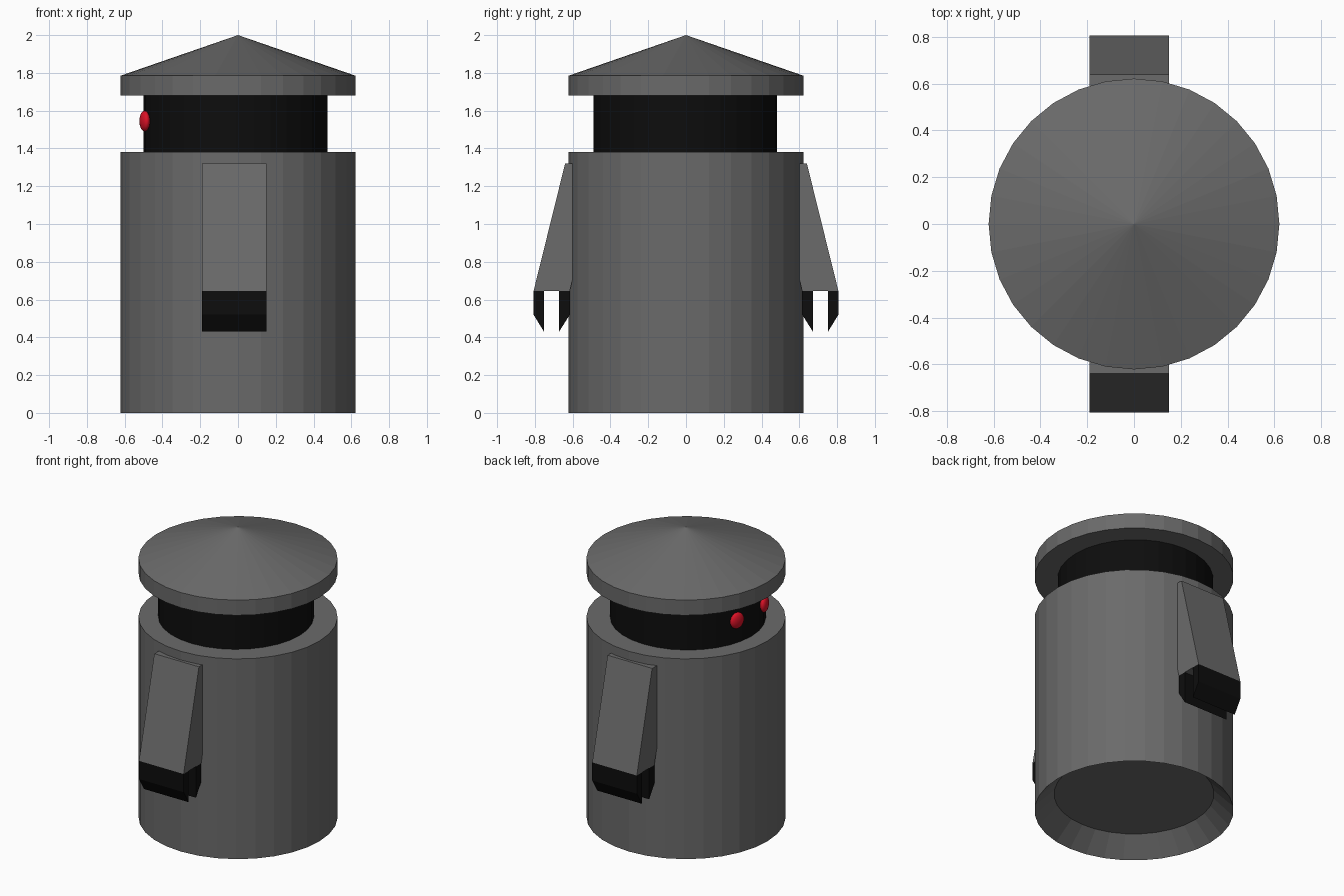
import bpy, bmesh, math
from mathutils import Matrix

if "Cube" in bpy.data.objects:
    bpy.data.objects.remove(bpy.data.objects["Cube"])


def material(name, rgb):
    m = bpy.data.materials.new(name)
    m.diffuse_color = (*rgb, 1)
    m.use_nodes = True
    m.node_tree.nodes["Principled BSDF"].inputs["Base Color"].default_value = m.diffuse_color
    return m


grey = material("dark grey", (0.145, 0.145, 0.145))
black = material("black", (0.004, 0.004, 0.004))
red = material("red", (0.72, 0.006, 0.02))


def finish(bm, name, mat):
    bmesh.ops.recalc_face_normals(bm, faces=bm.faces)
    me = bpy.data.meshes.new(name)
    bm.to_mesh(me)
    bm.free()
    me.materials.append(mat)
    ob = bpy.data.objects.new(name, me)
    bpy.context.collection.objects.link(ob)
    return ob


def lathe(name, profile, mat, cx=0, cy=0, n=32):
    """Revolve (radius, z) points around a vertical axis; radius 0 is a pole."""
    bm = bmesh.new()
    rings = []
    for r, z in profile:
        count = n if r else 1
        rings.append([bm.verts.new((cx + r * math.cos(math.tau * i / n),
                                    cy + r * math.sin(math.tau * i / n), z))
                      for i in range(count)])
    for a, b in zip(rings, rings[1:]):
        for i in range(n):
            j = (i + 1) % n
            if len(b) == 1:
                bm.faces.new((a[i], a[j], b[0]))
            else:
                bm.faces.new((a[i], a[j], b[j], b[i]))
    for ring in (rings[0], rings[-1]):
        if len(ring) > 1:
            bm.faces.new(ring)
    return finish(bm, name, mat)


def prism(name, profile, mat, side, x0=-0.19, x1=0.15):
    """Extrude a (y, z) outline across the width of the arm."""
    bm = bmesh.new()
    f = bm.faces.new([bm.verts.new((x0, side * y, z)) for y, z in profile])
    ext = bmesh.ops.extrude_face_region(bm, geom=[f])
    bmesh.ops.translate(bm, vec=(x1 - x0, 0, 0),
                        verts=[v for v in ext["geom"] if isinstance(v, bmesh.types.BMVert)])
    return finish(bm, name, mat)


# Body with a flared recess underneath
lathe("body", [(0.5, 0.12), (0.622, 0), (0.622, 1.38)], grey)

# Dark neck band and conical lid
lathe("neck_band", [(0.486, 1.37), (0.486, 1.69)], black, -0.013, -0.003)
lathe("lid", [(0.622, 1.68), (0.622, 1.785), (0, 2.0)], grey)

# Arms with two-pronged claws, one on each side
for side, label in ((-1, "front"), (1, "back")):
    prism(label + "_arm", [(0.56, 1.32), (0.64, 1.32), (0.807, 0.645),
                           (0.615, 0.645), (0.60, 0.71), (0.56, 0.85)], grey, side)
    prism(label + "_outer_claw", [(0.752, 0.645), (0.807, 0.645),
                                  (0.807, 0.52), (0.752, 0.43)], black, side)
    prism(label + "_inner_claw", [(0.615, 0.645), (0.672, 0.645),
                                  (0.672, 0.43), (0.615, 0.52)], black, side)

# Flattened round eyes on the -x side of the band
for side, label in ((-1, "right"), (1, "left")):
    bm = bmesh.new()
    bmesh.ops.create_uvsphere(bm, u_segments=20, v_segments=12, radius=1)
    turn = Matrix.Rotation(-side * math.radians(17), 4, "Z")
    bm.transform(Matrix.Translation((-0.494, side * 0.15, 1.545)) @ turn
                 @ Matrix.Diagonal((0.025, 0.052, 0.055, 1)))
    for f in bm.faces:
        f.smooth = True
    finish(bm, label + "_eye", red)
